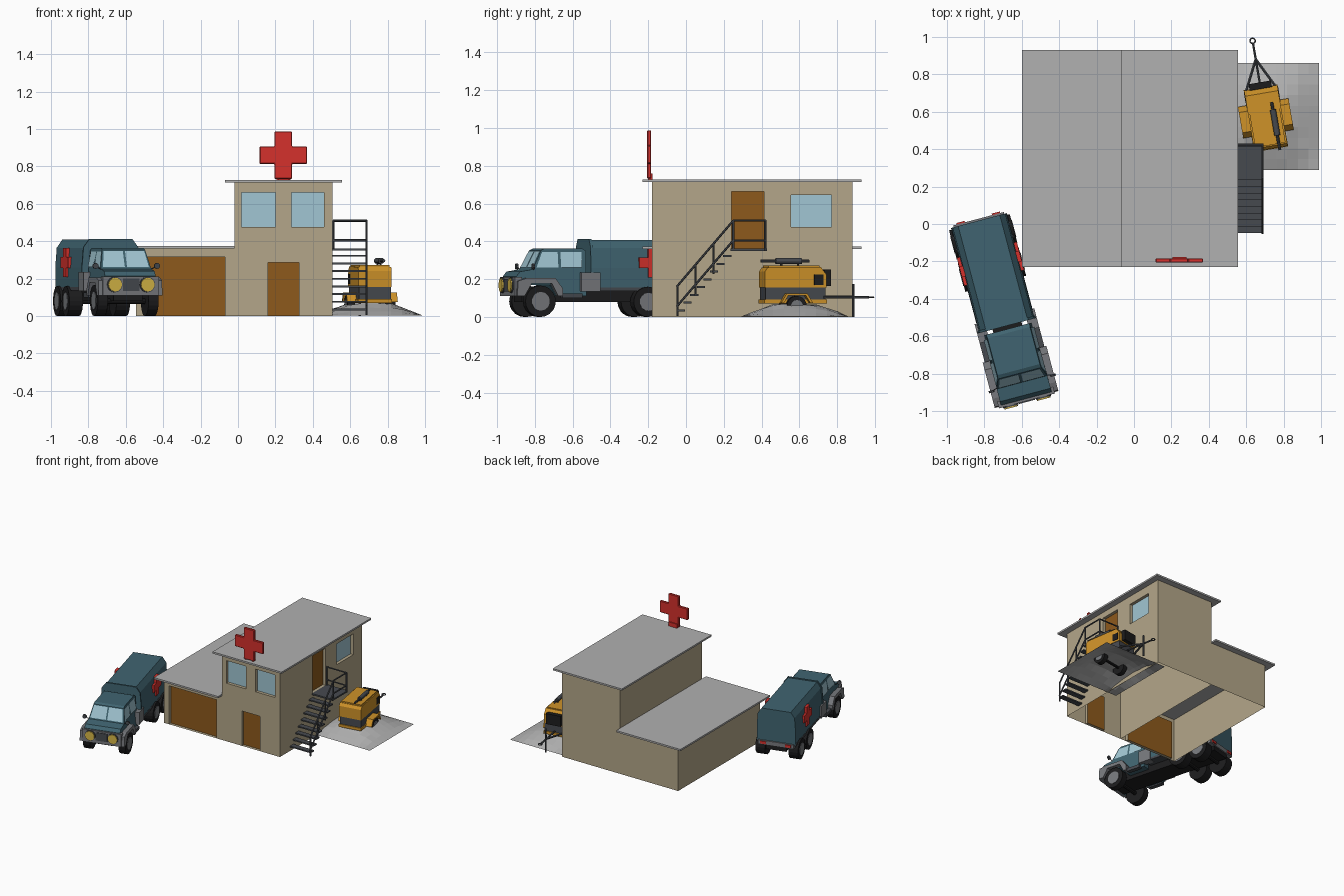
import bpy, bmesh, math, random
from mathutils import Vector, Matrix

if "Cube" in bpy.data.objects:
    bpy.data.objects.remove(bpy.data.objects["Cube"])

random.seed(4)
ID = Matrix.Identity(4)
Z = Vector((0, 0, 1))


def mat(name, *rgb):
    m = bpy.data.materials.new(name)
    m.diffuse_color = [(c / 255) ** 2.2 for c in rgb] + [1]
    m.use_nodes = True
    m.node_tree.nodes["Principled BSDF"].inputs["Base Color"].default_value = m.diffuse_color
    return m


TAN = mat("plaster", 178, 165, 136)
WOOD = mat("wood", 140, 90, 34)
GLASS = mat("glass", 160, 197, 210)
ROOF = mat("roof_grey", 175, 175, 175)
RED = mat("red", 212, 52, 48)
STEEL = mat("dark_steel", 72, 75, 80)
TEAL = mat("teal", 66, 100, 112)
GREY = mat("trim_grey", 118, 120, 124)
BLACK = mat("rubber", 34, 34, 35)
AMBER = mat("lamp", 212, 180, 72)
ORANGE = mat("orange", 205, 145, 45)


def finish(bm, name, m, M=ID, recalc=True):
    if recalc:
        bmesh.ops.recalc_face_normals(bm, faces=bm.faces)
    me = bpy.data.meshes.new(name)
    bm.to_mesh(me)
    bm.free()
    me.materials.append(m)
    ob = bpy.data.objects.new(name, me)
    ob.matrix_world = M
    bpy.context.collection.objects.link(ob)
    return ob


def prism(name, prof, x0, x1, m, M=ID):
    """Extrude a (y, z) profile along x; x0/x1 may be functions of z."""
    bm = bmesh.new()
    rows = [[bm.verts.new((x(z) if callable(x) else x, y, z)) for y, z in prof] for x in (x0, x1)]
    n = len(prof)
    for r in rows:
        bm.faces.new(r)
    for i in range(n):
        j = (i + 1) % n
        bm.faces.new((rows[0][i], rows[0][j], rows[1][j], rows[1][i]))
    return finish(bm, name, m, M)


def box(name, x0, x1, y0, y1, z0, z1, m, M=ID):
    return prism(name, [(y0, z0), (y1, z0), (y1, z1), (y0, z1)], x0, x1, m, M)


def poly(name, pts, m, M=ID):
    bm = bmesh.new()
    bm.faces.new([bm.verts.new(p) for p in pts])
    return finish(bm, name, m, M, False)


def rod(name, a, b, r, m, M=ID, seg=6):
    a, b = Vector(a), Vector(b)
    d = b - a
    bm = bmesh.new()
    T = Matrix.Translation((a + b) / 2) @ d.to_track_quat('Z', 'Y').to_matrix().to_4x4()
    bmesh.ops.create_cone(bm, cap_ends=True, segments=seg, radius1=r, radius2=r, depth=d.length, matrix=T)
    return finish(bm, name, m, M)


def wheel(name, x, s, y, z, r, w, M):
    rod(name, (s * (x - w), y, z), (s * x, y, z), r, BLACK, M, 20)
    rod(name + "_hub", (s * (x - w / 2), y, z), (s * (x + .003), y, z), r * .6, GREY, M, 14)


def cross_profile(cy, cz, R, w):
    p = [(w, R), (w, w), (R, w), (R, -w), (w, -w), (w, -R)]
    p += [(-a, -b) for a, b in p]
    return [(cy + a, cz + b) for a, b in p]


# building shell with recessed openings
shell = bmesh.new()


def wall(o, u, n, a0, a1, h, openings=()):
    o, u, n = Vector(o), Vector(u), Vector(n)
    P = lambda a, z, d=0: o + u * a + Z * z - n * d
    quad = lambda *p: shell.faces.new([shell.verts.new(q) for q in p])
    us = sorted({a0, a1, *[v for q in openings for v in q[2:4]]})
    zs = sorted({0, h, *[v for q in openings for v in q[4:6]]})
    for l, r in zip(us, us[1:]):
        for b, t in zip(zs, zs[1:]):
            if not any(q[2] <= l < q[3] and q[4] <= b < q[5] for q in openings):
                quad(P(l, b), P(r, b), P(r, t), P(l, t))
    for name, m, l, r, b, t in openings:
        ring = [(l, b), (r, b), (r, t), (l, t)]
        for i in range(4):
            p, q = ring[i], ring[(i + 1) % 4]
            quad(P(*p), P(*p, .025), P(*q, .025), P(*q))
        poly(name, [P(*p, .025) for p in ring], m)


X, Y = (1, 0, 0), (0, 1, 0)
wall((0, -.18, 0), X, (0, -1, 0), -.02, .505, .715, [
    ("front_door", WOOD, .16, .325, 0, .285), ("front_window_left", GLASS, .02, .2, .475, .66),
    ("front_window_right", GLASS, .285, .46, .475, .66)])
wall((.505, 0, 0), Y, X, -.18, .88, .715, [
    ("upper_door", WOOD, .24, .412, .36, .665), ("side_window", GLASS, .555, .77, .475, .645)])
wall((0, .88, 0), (-1, 0, 0), Y, -.505, .02, .715)
wall((-.02, 0, 0), (0, -1, 0), (-1, 0, 0), -.88, .18, .715)
wall((0, -.18, 0), X, (0, -1, 0), -.545, -.02, .36, [("garage_door", WOOD, -.5, -.07, 0, .315)])
wall((-.545, 0, 0), (0, -1, 0), (-1, 0, 0), -.88, .18, .36)
wall((0, .88, 0), (-1, 0, 0), Y, .02, .545, .36)
bmesh.ops.remove_doubles(shell, verts=shell.verts, dist=1e-5)
finish(shell, "building_walls", TAN, recalc=False)
box("upper_roof", -.07, .555, -.23, .93, .713, .727, ROOF)
box("lower_roof", -.6, -.02, -.23, .93, .36, .374, ROOF)

# rooftop cross sign, profile in (x, z) turned to face the front
TURN = Matrix.Translation((.242, -.195, 0)) @ Matrix.Rotation(-math.pi / 2, 4, 'Z')
sign = prism("roof_cross", cross_profile(0, .86, .127, .047), -.011, .011, RED, TURN)
bev = sign.modifiers.new("bevel", 'BEVEL')
bev.width, bev.segments = .004, 1
for x in (.212, .272):
    box("cross_post", x - .006, x + .006, -.201, -.181, .725, .745, RED)
box("cross_back_plate", .205, .28, -.184, -.176, .727, .76, RED)

# outside stairs
box("stair_landing", .505, .692, .235, .43, .35, .362, STEEL)
for i in range(8):
    y, z = .222 - .035 * i, .322 - .041 * i
    box("stair_tread", .505, .692, y - .025, y + .018, z - .005, z + .005, STEEL)
rail_z = lambda y: .51 + (min(y, .25) - .25) * 1.17
for y in (-.045, .05, .145, .25, .42):
    rod("rail_post", (.688, y, max(0, rail_z(y) - .16)), (.688, y, rail_z(y)), .006, STEEL)
for dz in (0, .105):
    rod("stair_rail", (.688, -.05, rail_z(-.05) - dz), (.688, .25, .51 - dz), .006, STEEL)
    rod("landing_rail", (.688, .25, .51 - dz), (.688, .42, .51 - dz), .006, STEEL)
    rod("landing_end_rail", (.507, .42, .51 - dz), (.688, .42, .51 - dz), .006, STEEL)
rod("wall_post", (.511, .42, .355), (.511, .42, .51), .006, STEEL)

# rubble mound
bm = bmesh.new()
bmesh.ops.create_grid(bm, x_segments=10, y_segments=10, size=.285)
for v in bm.verts:
    r = min(1, max(abs(v.co.x), abs(v.co.y)) * .45 / .285 + v.co.length * .55 / .3)
    edge = max(abs(v.co.x), abs(v.co.y)) > .28
    v.co.z = .002 if edge else .062 * min(1, 1.7 * (1 - r)) + random.uniform(0, .007)
finish(bm, "ground_mound", ROOF, Matrix.Translation((.705, .575, 0)), False)

# truck, nose towards local -y
T = Matrix.Translation((-.703, -.455, 0)) @ Matrix.Rotation(.26, 4, 'Z')
cab_w = lambda z: .14 if z <= .25 else .14 - (z - .25) * .2
neg = lambda f: (lambda z: -f(z))
prism("cab", [(-.485, .11), (-.495, .215), (-.475, .24), (-.405, .252), (-.355, .353), (-.335, .363),
              (-.13, .363), (-.11, .35), (-.11, .11), (-.28, .11), (-.31, .17), (-.43, .17), (-.455, .11)],
      neg(cab_w), cab_w, TEAL, T)
ws = lambda x, z: (x, -.405 + (z - .252) * .495 - .003, z + .002)
for s in (-1, 1):
    poly("windshield", [ws(s * .006, .26), ws(s * .127, .26), ws(s * .112, .346), ws(s * .006, .346)], GLASS, T)
    for w in ([(-.385, .262), (-.35, .345), (-.265, .345), (-.265, .262)],
              [(-.25, .262), (-.25, .345), (-.135, .345), (-.135, .262)]):
        poly("side_window_pane", [(s * (cab_w(z) + .002), y, z) for y, z in w], GLASS, T)
    prism("front_fender", [(-.5, .11), (-.495, .19), (-.45, .205), (-.29, .205), (-.25, .15), (-.25, .11),
                           (-.275, .11), (-.31, .178), (-.42, .178), (-.46, .11)], s * .12, s * .176, GREY, T)
    box("cab_step", s * .13, s * .165, -.25, -.14, .1, .125, STEEL, T)
    box("side_tank", s * .11, s * .165, -.145, -.04, .135, .235, GREY, T)
    rod("headlight", (s * .09, -.49, .168), (s * .09, -.522, .168), .037, AMBER, T, 16)
    rod("headlight_rim", (s * .09, -.49, .168), (s * .09, -.515, .168), .042, STEEL, T, 16)
    rod("mirror_arm", (s * .135, -.4, .25), (s * .17, -.41, .265), .003, STEEL, T)
    rod("mirror", (s * .17, -.417, .268), (s * .17, -.405, .268), .016, STEEL, T, 10)
    prism("side_cross", cross_profile(.25, .287, .078, .029), s * .14, s * .166, RED, T)
    box("tail_light", s * .075, s * .12, .49, .508, .125, .145, RED, T)
    wheel("front_wheel", .168, s, -.37, .083, .083, .055, T)
    for y in (.22, .4):
        wheel("rear_wheel", .168, s, y, .08, .08, .075, T)
box("front_grille", -.155, .155, -.508, -.47, .11, .212, GREY, T)
box("grille_bars", -.045, .045, -.513, -.5, .135, .2, STEEL, T)
box("chassis", -.08, .08, -.45, .49, .08, .15, BLACK, T)
box("rear_bumper", -.14, .14, .47, .5, .115, .15, GREY, T)
for y in (-.37, .22, .4):
    rod("axle", (-.14, y, .08), (.14, y, .08), .015, BLACK, T, 8)
# covered cargo body, cross-section in (x, z) run along the truck
CARGO = T @ Matrix.Rotation(math.pi / 2, 4, 'Z')
prism("cargo_cover", [(-.153, .145), (-.153, .26), (-.145, .365), (-.115, .408), (.115, .408), (.145, .365),
                      (.153, .26), (.153, .145)], -.08, .49, TEAL, CARGO)
prism("cargo_front_frame", [(-.16, .145), (-.16, .26), (-.151, .368), (-.118, .413), (.118, .413), (.151, .368),
                            (.16, .26), (.16, .145)], -.092, -.078, TEAL, CARGO)
box("cargo_bed", -.155, .155, -.09, .49, .137, .155, STEEL, T)

# towed generator, hitch towards local +y
G = Matrix.Translation((.705, .565, 0)) @ Matrix.Rotation(.17, 4, 'Z')
prism("generator_hood", [(-.165, .155), (-.165, .24), (-.15, .262), (.135, .265), (.165, .225), (.165, .155)],
      -.09, .09, ORANGE, G)
box("hood_lid", -.082, .082, -.145, .13, .26, .272, ORANGE, G)
box("generator_lower", -.086, .086, -.16, .16, .09, .156, STEEL, G)
box("generator_base", -.092, .092, -.168, .168, .07, .092, ORANGE, G)
box("radiator", -.06, .06, .16, .195, .165, .25, BLACK, G)
rod("exhaust_muffler", (.045, -.1, .295), (.045, .04, .295), .016, STEEL, G, 12)
rod("exhaust_pipe", (.045, -.18, .295), (.045, .08, .295), .008, STEEL, G, 8)
for y in (-.07, .02):
    rod("muffler_bracket", (.045, y, .265), (.045, y, .29), .006, STEEL, G)
for s in (-1, 1):
    prism("generator_fender", [(-.085, .075), (-.055, .125), (.055, .125), (.085, .075), (.07, .075), (.047, .114),
                               (-.047, .114), (-.07, .075)], s * .085, s * .137, ORANGE, G)
    wheel("generator_wheel", .13, s, 0, .058, .053, .04, G)
    rod("tow_arm", (s * .085, .15, .105), (0, .32, .105), .008, STEEL, G)
    box("side_vent", s * .088, s * .093, .1, .15, .17, .225, BLACK, G)
rod("generator_axle", (-.12, 0, .058), (.12, 0, .058), .01, BLACK, G, 8)
rod("tow_bar", (0, .17, .105), (0, .41, .105), .007, STEEL, G)
rod("tow_jack", (0, .325, 0), (0, .325, .175), .007, STEEL, G, 8)
bpy.ops.mesh.primitive_torus_add(major_radius=.014, minor_radius=.004, major_segments=14, minor_segments=6)
ring = bpy.context.object
ring.name = "tow_ring"
ring.matrix_world = G @ Matrix.Translation((0, .42, .105))
ring.data.materials.append(STEEL)
